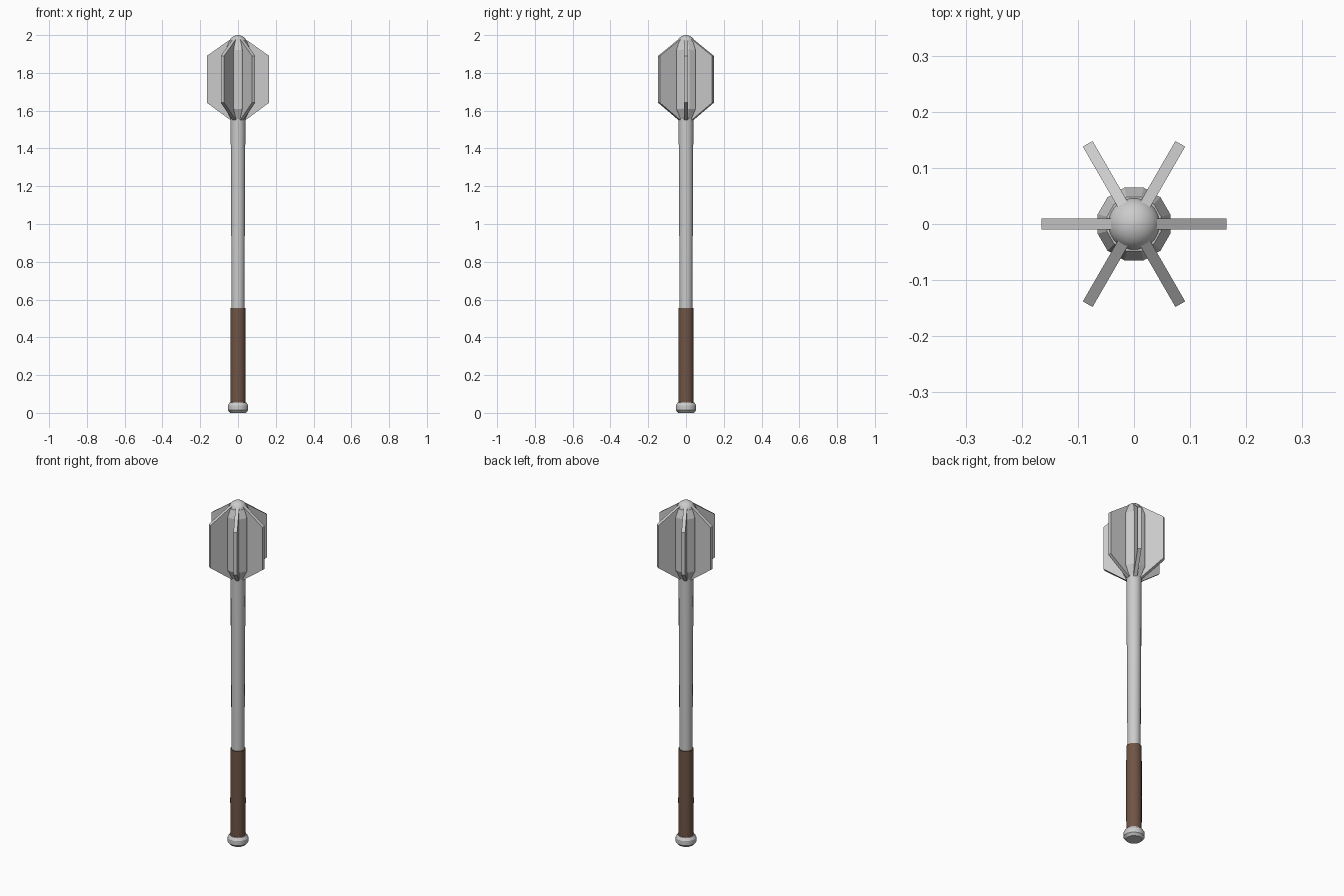
import bpy, bmesh, math
from mathutils import Matrix

if "Cube" in bpy.data.objects:
    bpy.data.objects.remove(bpy.data.objects["Cube"])


def finish(name, bm, color=None, smooth=True):
    bmesh.ops.recalc_face_normals(bm, faces=bm.faces)
    me = bpy.data.meshes.new(name)
    bm.to_mesh(me)
    bm.free()
    ob = bpy.data.objects.new(name, me)
    bpy.context.collection.objects.link(ob)
    if color:
        mat = bpy.data.materials.new(name + "_material")
        mat.diffuse_color = color
        mat.use_nodes = True
        mat.node_tree.nodes["Principled BSDF"].inputs["Base Color"].default_value = mat.diffuse_color
        me.materials.append(mat)
    if smooth:
        bpy.ops.object.select_all(action='DESELECT')
        ob.select_set(True)
        bpy.context.view_layer.objects.active = ob
        bpy.ops.object.shade_smooth_by_angle(angle=math.radians(28))
    return ob


def lathe(name, profile, sides, color=None, smooth=True):
    """Stack rings of (radius, z), bridge them and cap both ends."""
    bm = bmesh.new()
    rings = []
    for r, z in profile:
        rings.append([bm.verts.new((r * math.cos(a), r * math.sin(a), z))
                      for a in ((i + 0.5) * math.tau / sides for i in range(sides))])
    for low, high in zip(rings, rings[1:]):
        for i in range(sides):
            j = (i + 1) % sides
            bm.faces.new((low[i], low[j], high[j], high[i]))
    bm.faces.new(rings[0][::-1])
    bm.faces.new(rings[-1])
    return finish(name, bm, color, smooth)


# Pommel, grip and tapered shaft
lathe("pommel", [(0.042, 0), (0.055, 0.014), (0.055, 0.04), (0.045, 0.055)], 16)
lathe("grip", [(0.04, 0.05), (0.041, 0.25), (0.04, 0.555)], 16, (0.16, 0.09, 0.06, 1))
lathe("shaft", [(0.034, 0.5), (0.04, 1.575)], 16)

# Twelve-sided head core with tapered ends
lathe("head_core", [(0.04, 1.555), (0.067, 1.61), (0.067, 1.92), (0.05, 1.965)],
      12, smooth=False)

# Rounded cap on top
dome = [(0.047 * math.cos(t), 1.957 + 0.043 * math.sin(t))
        for t in (math.radians(a) for a in (0, 15, 30, 45, 60, 75, 88))]
lathe("cap", dome, 24)

# Six radial flanges with sloped corners
outline = [(0.04, 1.55), (0.165, 1.642), (0.165, 1.89), (0.04, 1.978)]
for k in range(6):
    bm = bmesh.new()
    sides = [[bm.verts.new((x, y, z)) for x, z in outline] for y in (-0.01, 0.01)]
    bm.faces.new(sides[0])
    bm.faces.new(sides[1][::-1])
    for i in range(4):
        j = (i + 1) % 4
        bm.faces.new((sides[0][i], sides[1][i], sides[1][j], sides[0][j]))
    bm.transform(Matrix.Rotation(k * math.pi / 3, 4, 'Z'))
    finish(f"flange_{k + 1}", bm, smooth=False)
